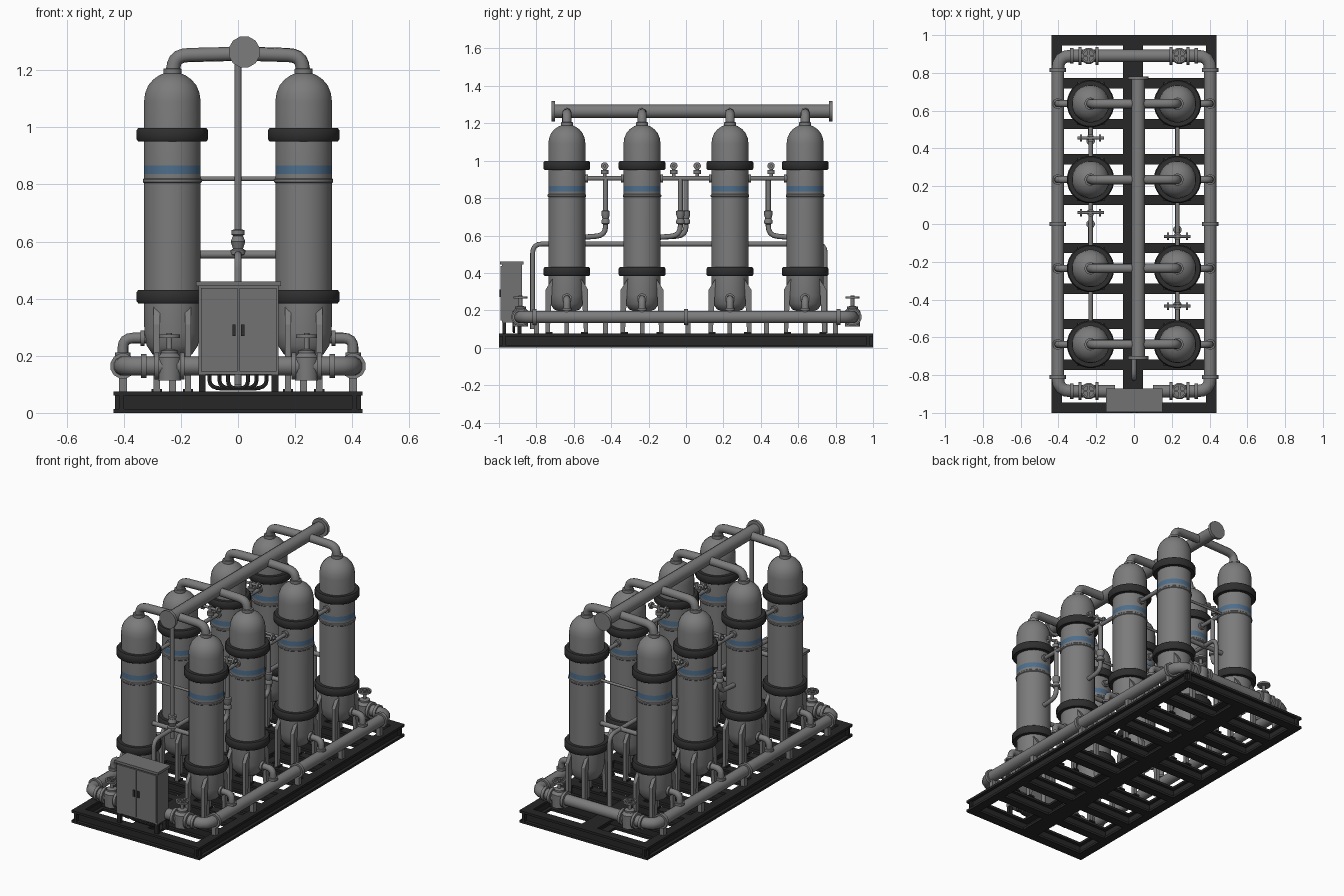
import bpy, bmesh, math
from mathutils import Vector, Matrix

if "Cube" in bpy.data.objects:
    bpy.data.objects.remove(bpy.data.objects["Cube"])


def material(name, rgb):
    m = bpy.data.materials.new(name)
    m.diffuse_color = (*rgb, 1)
    m.use_nodes = True
    m.node_tree.nodes["Principled BSDF"].inputs["Base Color"].default_value = m.diffuse_color
    return m


STEEL = material("grey steel", (0.2, 0.2, 0.2))
PANEL = material("cabinet grey", (0.17, 0.17, 0.17))
BLUE = material("faded blue", (0.075, 0.155, 0.26))
RUBBER = material("dark ring", (0.028, 0.028, 0.028))
FRAME = material("black frame", (0.02, 0.02, 0.021))


def finish(name, bm, mat):
    bmesh.ops.recalc_face_normals(bm, faces=bm.faces)
    me = bpy.data.meshes.new(name)
    bm.to_mesh(me)
    bm.free()
    me.materials.append(mat)
    for p in me.polygons:
        p.use_smooth = True
    me.set_sharp_from_angle(angle=math.radians(38))
    ob = bpy.data.objects.new(name, me)
    bpy.context.collection.objects.link(ob)
    return ob


def box(name, lo, hi, mat):
    bm = bmesh.new()
    lo, hi = Vector(lo), Vector(hi)
    bmesh.ops.create_cube(bm, size=1, matrix=Matrix.Translation((lo + hi) / 2)
                          @ Matrix.Diagonal((*(hi - lo), 1)))
    return finish(name, bm, mat)


def lathe(name, profile, loc, mat, axis=(0, 0, 1), seg=16):
    """Spin (radius, height) points round an axis."""
    bm = bmesh.new()
    rot = Vector((0, 0, 1)).rotation_difference(Vector(axis)).to_matrix()
    rings = [[bm.verts.new(rot @ Vector((r * math.cos(a), r * math.sin(a), z)) + Vector(loc))
              for a in (2 * math.pi * (i + 0.5) / seg for i in range(seg))] for r, z in profile]
    for a, b in zip(rings, rings[1:]):
        for i in range(seg):
            j = (i + 1) % seg
            bm.faces.new((a[i], a[j], b[j], b[i]))
    bm.faces.new(rings[0])
    bm.faces.new(rings[-1])
    return finish(name, bm, mat)


def disc(name, loc, axis, r, t, mat=STEEL, seg=12):
    return lathe(name, [(r, -t / 2), (r, t / 2)], loc, mat, axis, seg)


def pipe(name, pts, r, bend=0.05, mat=STEEL, seg=10):
    """Sweep a circle along a path with rounded corners."""
    pts = [Vector(p) for p in pts]
    path = [pts[0]]
    for a, b, c in zip(pts, pts[1:], pts[2:]):
        p = b + (a - b).normalized() * min(bend, (a - b).length * 0.48)
        q = b + (c - b).normalized() * min(bend, (c - b).length * 0.48)
        path += [p * (1 - t) ** 2 + b * 2 * t * (1 - t) + q * t * t for t in (0, .25, .5, .75, 1)]
    path.append(pts[-1])
    bm = bmesh.new()
    tan = (path[1] - path[0]).normalized()
    side = tan.orthogonal().normalized()
    rings = []
    for k, p in enumerate(path):
        new = (path[min(k + 1, len(path) - 1)] - path[max(k - 1, 0)]).normalized()
        side = tan.rotation_difference(new) @ side
        tan = new
        up = tan.cross(side)
        rings.append([bm.verts.new(p + r * (side * math.cos(2 * math.pi * i / seg)
                      + up * math.sin(2 * math.pi * i / seg))) for i in range(seg)])
    for a, b in zip(rings, rings[1:]):
        for i in range(seg):
            j = (i + 1) % seg
            bm.faces.new((a[i], a[j], b[j], b[i]))
    bm.faces.new(rings[0])
    bm.faces.new(rings[-1])
    return finish(name, bm, mat)


def beam(name, axis, at, lo, hi, w):
    """I-beam along x or y: two flanges and a web."""
    for part, z0, z1, h in (("bottom", 0, .014, w), ("top", .061, .075, w), ("web", .01, .065, .016)):
        a, b = (lo, at - h / 2, z0), (hi, at + h / 2, z1)
        if axis == "y":
            a, b = (at - h / 2, lo, z0), (at + h / 2, hi, z1)
        box(f"{name}_{part}", a, b, FRAME)


def hand_wheel(name, loc, r):
    x, y, z = loc
    lathe(name, [(r * .75, -.006), (r, -.006), (r, .006), (r * .75, .006), (r * .75, -.006)],
          loc, STEEL, seg=14)
    box(name + "_spoke", (x - r * .85, y - .005, z - .005), (x + r * .85, y + .005, z + .005), STEEL)
    box(name + "_cross_spoke", (x - .005, y - r * .85, z - .005), (x + .005, y + r * .85, z + .005), STEEL)


# base frame
XS, YS = 0.23, (-0.637, -0.235, 0.235, 0.637)
for s in (-1, 1):
    beam("side_beam", "y", s * 0.408, -1, 1, 0.056)
    beam("end_beam", "x", s * 0.972, -0.43, 0.43, 0.056)
beam("centre_beam", "y", -0.005, -0.97, 0.97, 0.105)
for y in YS:
    for d in (-0.108, 0.108):
        beam("cross_beam", "x", y + d, -0.41, 0.41, 0.054)

# tanks with domes, blue stripe, rings and legs
TANK = [(.03, .19), (.07, .205), (.09, .235), (.099, .28), (.1, .4), (.1, .805), (.104, .809),
        (.104, .817), (.1, .821), (.1, .836), (.1, .866), (.1, 1.09), (.096, 1.12), (.085, 1.147),
        (.067, 1.168), (.045, 1.183), (.032, 1.188), (.032, 1.205), (.022, 1.207)]
for sx in (-1, 1):
    x = sx * XS
    for y in YS:
        tank = lathe("tank", TANK, (x, y, 0), STEEL, seg=24)
        tank.data.materials.append(BLUE)
        for p in tank.data.polygons:
            if .836 < p.center.z < .866:
                p.material_index = 1
        for z in (.407, .974):
            lathe("tank_ring", [(.097, -.024), (.12, -.024), (.126, -.016), (.126, .016),
                  (.12, .024), (.097, .024)], (x, y, z), RUBBER, seg=24)
        for dx in (-.055, .055):
            for dy in (-1, 1):
                a, b = sorted((y + dy * .076, y + dy * .114))
                leg = box("tank_leg", (x + dx - .011, a, .07), (x + dx + .011, b, .37), STEEL)
                for v in leg.data.vertices:  # taper at head and foot
                    out = abs(v.co.y - y) > .1
                    if out and v.co.z > .3:
                        v.co.z = .31
                    if not out and v.co.z < .1:
                        v.co.y = y + dy * .092
                box("leg_foot", (x + dx - .018, a, .074), (x + dx + .018, b, .084), FRAME)
        # outlet to top header, feed from bottom manifold
        pipe("top_outlet", [(x, y, 1.19), (x - sx * .012, y, 1.252), (.02, y, 1.258)], .025, .045)
        pipe("feed_branch", [(sx * .403, y, .17), (sx * .403, y, .262), (sx * .3, y, .262)], .019, .035)
        disc("feed_flange", (sx * .403, y, .205), (0, 0, 1), .028, .014)
        disc("feed_nozzle", (sx * .335, y, .262), (1, 0, 0), .028, .014)
        box("drain_pipe", (x - .012, y - .012, .07), (x + .012, y + .012, .2), STEEL)

# top header with end flanges
pipe("top_header", [(.022, -.7, 1.264), (.022, .77, 1.264)], .037, seg=12)
for y in (-.709, .773):
    disc("header_flange", (.022, y, 1.264), (0, 1, 0), .056, .018)

# central line, drops and cross links between the tank columns
pipe("central_line", [(0, -.82, .1), (0, -.82, .555), (0, .745, .555), (0, .745, .08)], .013)
pipe("vent_riser", [(0, -.64, .5), (0, -.64, 1.25)], .013)
lathe("riser_valve", [(.014, -.04), (.026, -.035), (.026, -.02), (.018, -.015), (.026, .01),
      (.018, .03), (.024, .035), (.024, .05), (.014, .052)], (0, -.64, .59), STEEL)
for y in YS:
    pipe("cross_link", [(-.15, y, .555), (.15, y, .555)], .014)
    pipe("upper_tie", [(-.15, y, .82), (.15, y, .82)], .008)

# links between neighbouring tanks with small valves and drops
for sx in (-1, 1):
    for a, b in zip(YS, YS[1:]):
        pipe("tank_link", [(sx * XS, a + .08, .905), (sx * XS, b - .08, .905)], .012)
        for y in (a + .105, b - .105):
            disc("link_flange", (sx * XS, y, .905), (0, 1, 0), .021, .014)
for x, y, wall, vy in ((XS, -.43, -.56, -.435), (XS, -.03, -.15, -.065), (-XS, .44, .56, .455),
                       (-XS, .0, -.15, .06)):
    pipe("link_drop", [(x, y, .905), (x, y, .6), (x, wall, .59)], .014, .05)
    lathe("drop_valve", [(.014, -.04), (.023, -.035), (.023, -.02), (.017, -.01), (.023, .01),
          (.023, .03), (.014, .035)], (x, y, .7), STEEL, seg=12)
    pipe("valve_stem", [(x, vy, .9), (x, vy, .985)], .01)
    disc("valve_cap", (x, vy, .94), (0, 0, 1), .02, .02)
    pipe("valve_lever", [(x - .07, vy, .972), (x + .07, vy, .972)], .008)
    for d in (-.05, .05):
        disc("lever_knob", (x + d, vy, .972), (1, 0, 0), .02, .012)

# bottom manifold: two U-shaped runs meeting at mid-length
Z = .164
for sx in (-1, 1):
    X = sx * .403
    pipe("manifold", [(sx * .1, -.885, Z), (X, -.885, Z), (X, .89, Z), (0, .89, Z)], .034, .07, seg=12)
    for y in (-.81, 0, .815):
        disc("manifold_flange", (X, y, Z), (0, 1, 0), .045, .02)
    for y in (-.8, -.43, .01, .43, .8):
        box("pipe_stand", (X - .014, y - .014, .07), (X + .014, y + .014, .15), STEEL)
    for y in (-.885, .89):
        disc("corner_flange", (sx * .33, y, Z), (1, 0, 0), .043, .018)
        # gate valve with hand wheel
        vx = sx * .24
        for d in (-.045, .045):
            disc("gate_flange", (vx + d, y, Z), (1, 0, 0), .049, .016)
        lathe("gate_body", [(.042, -.05), (.044, .03), (.03, .045), (.03, .055), (.01, .06),
              (.01, .115)], (vx, y, Z), STEEL, seg=12)
        hand_wheel("gate_wheel", (vx, y, .268), .038)

# control cabinet on stand
box("cabinet", (-.138, -.985, .135), (.142, -.878, .445), PANEL)
box("cabinet_roof", (-.147, -.995, .445), (.15, -.87, .46), PANEL)
for a, b in ((-.13, -.001), (.005, .134)):
    box("cabinet_door", (a, -.991, .145), (b, -.984, .437), PANEL)
for x in (-.016, .014):
    box("door_handle", (x - .004, -.997, .27), (x + .008, -.99, .31), RUBBER)
for x in (-.125, .129):
    for y in (-.972, -.89):
        box("cabinet_leg", (x - .012, y - .01, .07), (x + .012, y + .01, .14), FRAME)
for w in (.035, .065, .1):
    pipe("cable_loop", [(-w, -.92, .145), (-w, -.92, .085), (w, -.92, .085), (w, -.92, .145)],
         .007, .05, RUBBER, 8)
